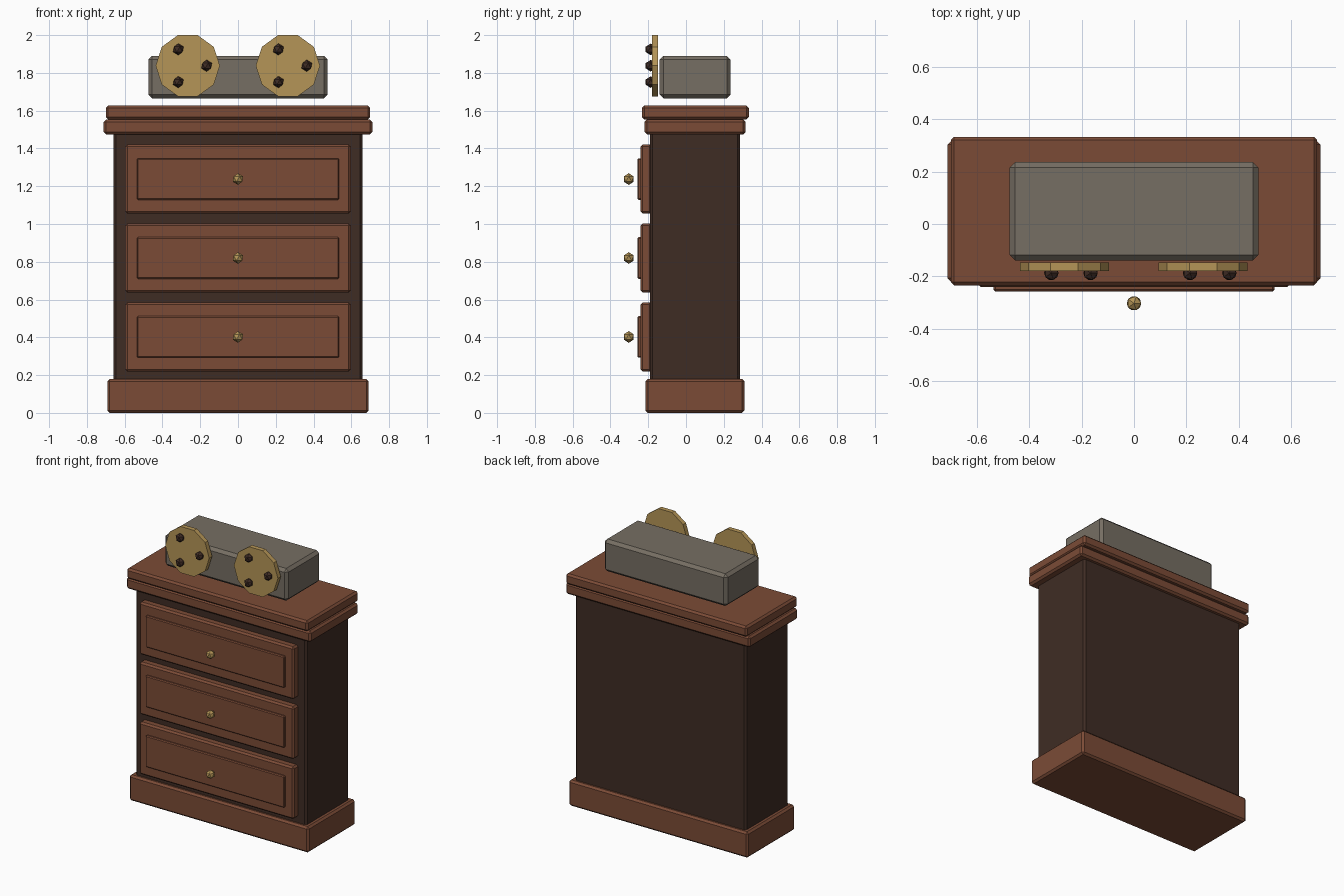
import bpy, bmesh, math
from mathutils import Matrix

if "Cube" in bpy.data.objects:
    bpy.data.objects.remove(bpy.data.objects["Cube"])


def mat(name, r, g, b):
    lin = [((c / 255 + 0.055) / 1.055) ** 2.4 for c in (r, g, b)]
    m = bpy.data.materials.new(name)
    m.diffuse_color = (*lin, 1)
    m.use_nodes = True
    m.node_tree.nodes["Principled BSDF"].inputs["Base Color"].default_value = m.diffuse_color
    return m


WOOD = mat("red brown wood", 123, 75, 54)
DARK = mat("dark wood", 63, 44, 36)
GREY = mat("warm grey", 118, 110, 99)
BRASS = mat("brass", 181, 149, 87)


def finish(name, bm, material):
    me = bpy.data.meshes.new(name)
    bm.to_mesh(me)
    bm.free()
    me.materials.append(material)
    ob = bpy.data.objects.new(name, me)
    bpy.context.collection.objects.link(ob)
    return ob


def box(name, x, y, z, material, bevel):
    """Chamfered block from (min, max) ranges."""
    bm = bmesh.new()
    bmesh.ops.create_cube(bm, size=1)
    for v in bm.verts:
        v.co = [r[0] if c < 0 else r[1] for c, r in zip(v.co, (x, y, z))]
    bmesh.ops.bevel(bm, geom=bm.edges[:], offset=bevel, segments=1,
                    affect='EDGES', profile=0.5)
    return finish(name, bm, material)


def ball(name, loc, r, material):
    bm = bmesh.new()
    bmesh.ops.create_icosphere(bm, subdivisions=1, radius=r,
                               matrix=Matrix.Translation(loc))
    return finish(name, bm, material)


# Cabinet carcass, plinth and two-step top
box("cabinet_body", (-0.66, 0.66), (-0.19, 0.285), (0.03, 1.51), DARK, 0.013)
box("plinth", (-0.692, 0.692), (-0.215, 0.31), (0, 0.18), WOOD, 0.013)
box("cornice", (-0.712, 0.712), (-0.22, 0.316), (1.475, 1.553), WOOD, 0.013)
box("top_slab", (-0.70, 0.70), (-0.234, 0.333), (1.553, 1.627), WOOD, 0.013)

# Drawers with raised panels and knobs
for i in range(3):
    z = 0.402 + 0.418 * i
    box(f"drawer_{i}", (-0.597, 0.597), (-0.241, -0.18),
        (z - 0.183, z + 0.183), WOOD, 0.012)
    box(f"drawer_panel_{i}", (-0.536, 0.536), (-0.257, -0.22),
        (z - 0.11, z + 0.11), WOOD, 0.006)
    ball(f"drawer_knob_{i}", (0, -0.303, z), 0.031, BRASS)

# Grey case hovering above the top
box("upper_case", (-0.475, 0.475), (-0.139, 0.236), (1.665, 1.89), GREY, 0.02)

# Ten-sided reels with three dark studs each
for side, cx in (("left", -0.266), ("right", 0.264)):
    cz = 1.838
    bm = bmesh.new()
    bmesh.ops.create_cone(
        bm, cap_ends=True, segments=10, radius1=0.17, radius2=0.17, depth=0.032,
        matrix=Matrix.Translation((cx, -0.164, cz))
        @ Matrix.Rotation(math.pi / 2, 4, 'X'))
    # turn so that one vertex points along +x
    bm.verts.ensure_lookup_table()
    v0 = bm.verts[0].co
    a = math.atan2(v0.z - cz, v0.x - cx)
    bmesh.ops.rotate(bm, verts=bm.verts[:], cent=(cx, 0, cz),
                     matrix=Matrix.Rotation(a, 3, 'Y'))
    finish(f"{side}_reel", bm, BRASS)
    for k in range(3):
        t = k * math.tau / 3
        ball(f"{side}_reel_stud_{k}",
             (cx + 0.1 * math.cos(t), -0.187, cz + 0.1 * math.sin(t)), 0.031, DARK)
